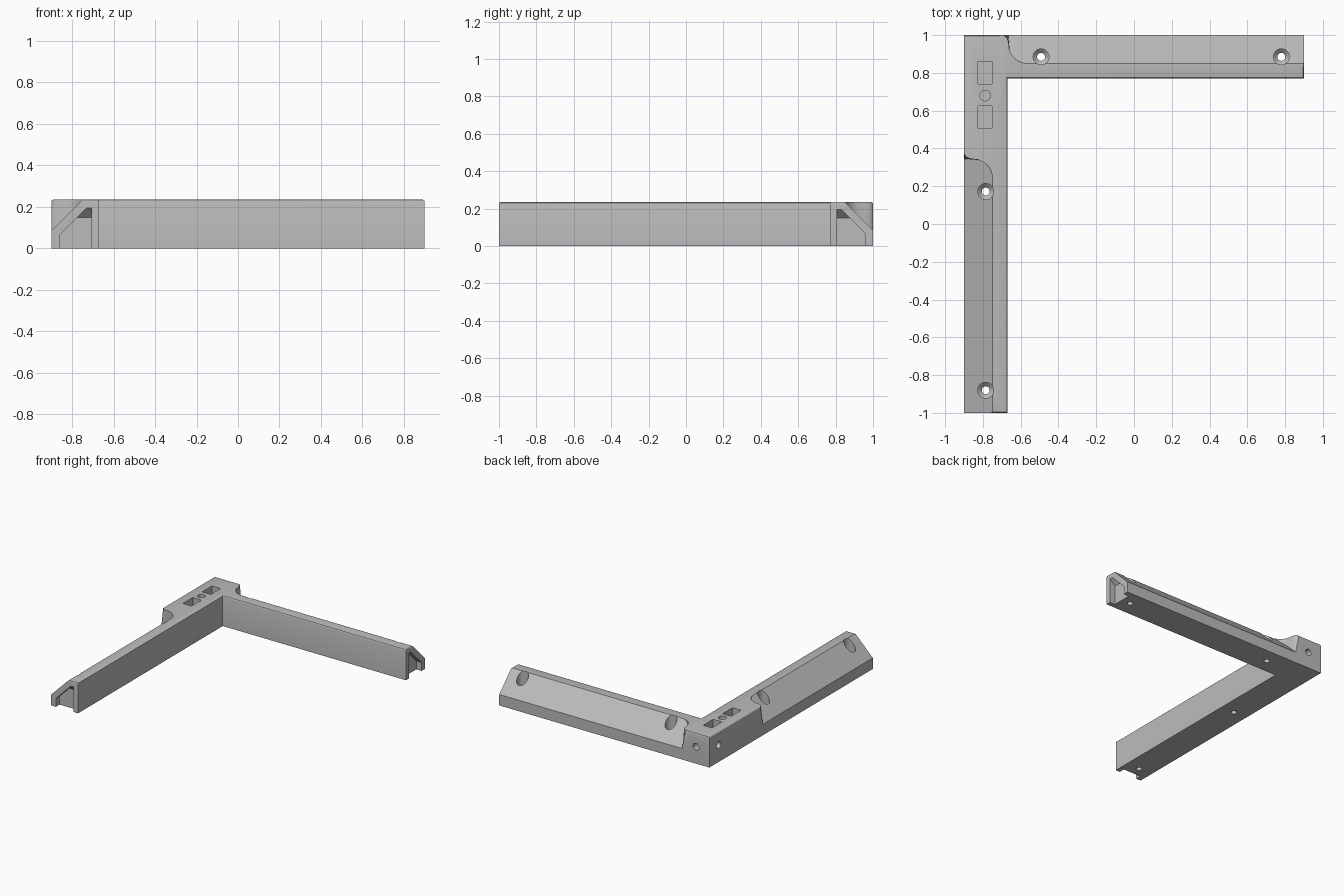
import bpy, bmesh, math
from mathutils import Vector

if "Cube" in bpy.data.objects:
    bpy.data.objects.remove(bpy.data.objects["Cube"], do_unlink=True)

HEIGHT, WIDTH = 0.235, 0.23
SLOPE_BASE = 0.085

grey = bpy.data.materials.new("mid grey")
grey.use_nodes = True
grey.diffuse_color = (0.5, 0.5, 0.5, 1)
grey.node_tree.nodes["Principled BSDF"].inputs["Base Color"].default_value = (0.5, 0.5, 0.5, 1)


# Arm frames: v runs along the arm from the corner, u inward from the outer face
def side_arm(v, u, z):
    return Vector((-0.9 + u, 1 - v, z))


def back_arm(v, u, z):
    return Vector((-0.9 + v, 1 - u, z))


def make_object(name, bm):
    bmesh.ops.recalc_face_normals(bm, faces=bm.faces)
    mesh = bpy.data.meshes.new(name)
    bm.to_mesh(mesh)
    bm.free()
    mesh.materials.append(grey)
    obj = bpy.data.objects.new(name, mesh)
    bpy.context.collection.objects.link(obj)
    return obj


def skin(name, rings):
    """Closed solid through a list of matching rings of points."""
    bm = bmesh.new()
    loops = [[bm.verts.new(p) for p in ring] for ring in rings]
    n = len(loops[0])
    for a, b in zip(loops, loops[1:]):
        for i in range(n):
            j = (i + 1) % n
            bm.faces.new((a[i], a[j], b[j], b[i]))
    bm.faces.new(loops[0])
    bm.faces.new(loops[-1])
    return make_object(name, bm)


def turned(name, origin, axis, stations, sides=32):
    """Round cutter from (distance along axis, radius) stations."""
    axis = Vector(axis)
    p = axis.orthogonal().normalized()
    q = axis.cross(p)
    angles = [math.tau * i / sides for i in range(sides)]
    return skin(name, [[Vector(origin) + axis * d + (p * math.cos(a) + q * math.sin(a)) * r
                        for a in angles] for d, r in stations])


# L-shaped body with softened top edges
outline = [(-0.9, 1), (-0.9, -1), (-0.9 + WIDTH, -1), (-0.9 + WIDTH, 1 - WIDTH),
           (0.9, 1 - WIDTH), (0.9, 1)]
bracket = skin("corner_bracket", [[Vector((x, y, z)) for x, y in outline] for z in (0, HEIGHT)])
bm = bmesh.new()
bm.from_mesh(bracket.data)
rim = [e for e in bm.edges if all(v.co.z > HEIGHT - 0.001 for v in e.verts)]
bmesh.ops.bevel(bm, geom=rim, offset=0.009, segments=3, profile=0.5, affect='EDGES')
bm.to_mesh(bracket.data)
bm.free()

cutters = []
# Sweeping end of the raised corner: (u, offset at top, offset at slope)
SWEEP = [(-0.04, 0, 0.04), (0, 0, 0.04), (0.006, 0.018, 0.04), (0.018, 0.032, 0.041),
         (0.04, 0.04, 0.043), (0.075, 0.044, 0.046), (0.1, 0.055, 0.055),
         (0.12, 0.07, 0.07), (0.138, 0.092, 0.092), (0.148, 0.12, 0.12), (0.16, 0.14, 0.14)]

for name, arm, length, start in (("side", side_arm, 2.0, 0.615), ("back", back_arm, 1.8, 0.195)):
    # Long sloped face
    end = length + 0.05
    cutters.append(skin(name + "_slope_cutter", [
        [arm(start + low, u, SLOPE_BASE + u), arm(start + top, u, 0.27),
         arm(end, u, 0.27), arm(end, u, SLOPE_BASE + u)] for u, top, low in SWEEP]))

    # Open end notch with an overhanging ceiling
    rings = []
    for v, ceiling in ((length - 0.045, 0.15), (length + 0.01, 0.205)):
        section = [(0.04, -0.02), (0.04, 0.065), (ceiling - 0.025, ceiling),
                   (0.193, ceiling), (0.193, -0.02)]
        rings.append([arm(v, u, z) for u, z in section])
    cutters.append(skin(name + "_notch_cutter", rings))

    # Countersunk screw holes
    for v in (start + 0.213, length - 0.12):
        cutters.append(turned(name + "_screw_cutter", arm(v, 0.115, 0), (0, 0, 1),
                              [(-0.02, 0.021), (0.06, 0.021), (0.08, 0.042), (0.3, 0.042)]))

    # Round hole through the outer corner face
    inward = arm(0, 1, 0) - arm(0, 0, 0)
    cutters.append(turned(name + "_corner_hole_cutter", arm(0.115, 0, 0.13), inward,
                          [(-0.02, 0.026), (0.1, 0.026)]))

# Two rectangular pockets and a round one between them
for y in (0.8, 0.565):
    cutters.append(skin("pocket_cutter", [
        [Vector((-0.788 + sx * 0.037, y + sy * 0.06, z))
         for sx, sy in ((-1, -1), (1, -1), (1, 1), (-1, 1))] for z in (0.1, 0.3)]))
cutters.append(turned("peg_hole_cutter", (-0.788, 0.68, 0), (0, 0, 1), [(0.1, 0.028), (0.3, 0.028)]))

bpy.ops.object.select_all(action='DESELECT')
bpy.context.view_layer.objects.active = bracket
bracket.select_set(True)
for cutter in cutters:
    cut = bracket.modifiers.new("cut", 'BOOLEAN')
    cut.operation, cut.solver, cut.object = 'DIFFERENCE', 'EXACT', cutter
    bpy.ops.object.modifier_apply(modifier=cut.name)
    bpy.data.objects.remove(cutter, do_unlink=True)

bpy.ops.object.shade_smooth_by_angle(angle=math.radians(30))
